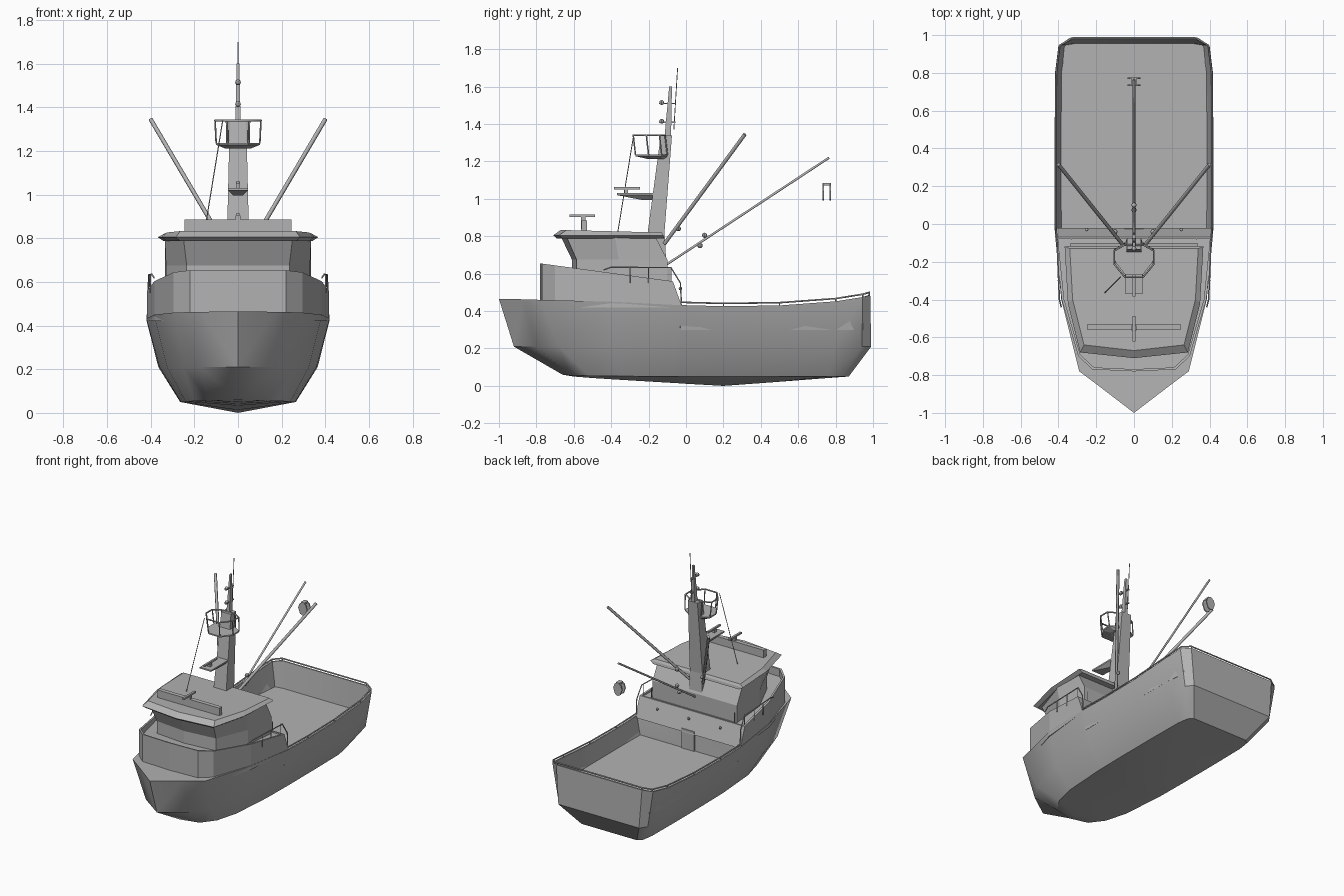
import bpy, bmesh, math
from mathutils import Vector

cube = bpy.data.objects.get("Cube")
if cube:
    bpy.data.objects.remove(cube)

grey = bpy.data.materials.new("Ship Grey")
grey.use_nodes = True
grey.diffuse_color = (0.45, 0.45, 0.45, 1)
grey.node_tree.nodes["Principled BSDF"].inputs["Base Color"].default_value = (0.45, 0.45, 0.45, 1)


def link(name, data):
    ob = bpy.data.objects.new(name, data)
    bpy.context.collection.objects.link(ob)
    data.materials.append(grey)
    return ob


def finish(name, bm, smooth=False):
    bmesh.ops.remove_doubles(bm, verts=bm.verts, dist=0.0005)
    bmesh.ops.recalc_face_normals(bm, faces=bm.faces)
    me = bpy.data.meshes.new(name)
    bm.to_mesh(me)
    bm.free()
    ob = link(name, me)
    if smooth:
        bpy.ops.object.select_all(action='DESELECT')
        ob.select_set(True)
        bpy.context.view_layer.objects.active = ob
        bpy.ops.object.shade_smooth_by_angle(angle=math.radians(32))
    return ob


def solid(name, halves):
    """Bridge half outlines, mirrored across x, and cap both ends."""
    bm = bmesh.new()
    loops = []
    for half in halves:
        pts = list(half) + [(-x, y, z) for x, y, z in reversed(half) if x > 0]
        loops.append([bm.verts.new(p) for p in pts])
    n = len(loops[0])
    for a, b in zip(loops, loops[1:]):
        for i in range(n):
            j = (i + 1) % n
            bm.faces.new((a[i], a[j], b[j], b[i]))
    bm.faces.new(loops[0])
    bm.faces.new(loops[-1])
    return finish(name, bm)


def box(name, centre, size):
    bm = bmesh.new()
    bmesh.ops.create_cube(bm, size=1)
    bmesh.ops.scale(bm, vec=size, verts=bm.verts)
    bmesh.ops.translate(bm, vec=centre, verts=bm.verts)
    return finish(name, bm)


def ball(name, centre, r):
    bm = bmesh.new()
    bmesh.ops.create_uvsphere(bm, u_segments=8, v_segments=6, radius=r)
    bmesh.ops.translate(bm, vec=centre, verts=bm.verts)
    return finish(name, bm, True)


def tube(name, pts, r, closed=False):
    cu = bpy.data.curves.new(name, 'CURVE')
    cu.dimensions = '3D'
    cu.bevel_depth = r
    cu.bevel_resolution = 1
    cu.use_fill_caps = True
    sp = cu.splines.new('POLY')
    sp.points.add(len(pts) - 1)
    for p, co in zip(sp.points, pts):
        p.co = (*co, 1)
    sp.use_cyclic_u = closed
    return link(name, cu)


# Hull: per station keel (y, z), chine (x, y, z), knuckle (x, y), sheer (x, y, z)
stations = [
    ((-.66, .06), (0, -.66, .06), (0, -.92), (0, -1, .465)),
    ((-.60, .05), (.13, -.62, .056), (.17, -.80), (.17, -.87, .463)),
    ((-.50, .042), (.20, -.52, .054), (.25, -.68), (.29, -.78, .46)),
    ((-.36, .033), (.24, -.36, .052), (.325, -.40), (.385, -.40, .45)),
    ((-.04, .014), (.262, -.04, .05), (.36, -.04), (.419, -.04, .432)),
    ((-.03, .013), (.262, -.03, .05), (.36, -.03), (.42, -.03, .432)),
    ((.20, 0), (.265, .2, .05), (.365, .2), (.42, .2, .426)),
    ((.50, .022), (.265, .5, .05), (.365, .5), (.42, .5, .43)),
    ((.76, .042), (.262, .76, .05), (.365, .8), (.418, .8, .452)),
    ((.84, .048), (.25, .84, .05), (.355, .94), (.40, .945, .475)),
    ((.87, .05), (.22, .87, .05), (.32, .99), (.34, .985, .485)),
]
bm = bmesh.new()
rows, rim = [], []
for k, c, m, s in stations:
    x, y, z = s
    aft = y > -.035
    inner_y = min(y, .955)
    deck_z = .3 if aft else z
    rows.append([(0, *k), c, (*m, .21), s, (x * .975, min(y, .975), z),
                 (x * .92, inner_y, deck_z), (0, inner_y, deck_z)])
    if aft:
        rim.append(Vector((x * .985, min(y, .98), z + .015)))
for side in (1, -1):
    grid = [[bm.verts.new((side * x, y, z)) for x, y, z in row] for row in rows]
    # The last column closes the transom on the centreline
    grid.append([bm.verts.new((0, y, z)) for x, y, z in rows[-1]])
    for a, b in zip(grid, grid[1:]):
        for i in range(6):
            bm.faces.new((a[i], b[i], b[i + 1], a[i + 1]))
bmesh.ops.dissolve_degenerate(bm, dist=0.0005, edges=bm.edges)
finish("hull", bm, True)

# Bulwark rail with short posts
mirror_rim = [Vector((-p.x, p.y, p.z)) for p in reversed(rim)]
tube("bulwark_rail", rim + mirror_rim, .005)
for p in rim + mirror_rim:
    tube("rail_post", [p, p - Vector((0, 0, .02))], .004)

# Deckhouse with a sunken upper deck
plan = [(0, -.78), (.22, -.77), (.295, -.70), (.383, -.40), (.417, -.07)]
low = [(x, y if y < -.1 else -.02, .42) for x, y in plan]
top = [(x, y, .655 - .135 * (y + .78)) for x, y in plan]
inset = [(x * .965, -.4 + (y + .4) * .97) for x, y in plan]
lip = [(x, y, .655 - .135 * (y + .78)) for x, y in inset]
floor = [(x, y, .60 - .07 * (y + .78)) for x, y in inset]
solid("deckhouse", [low, top, lip, floor])
box("aft_door", (0, -.026, .37), (.1, .009, .14))
for x in (-.25, 0, .25):
    ball("deck_light", (x, -.03, .52), .009)

# Wheelhouse with forward-raked windows
base = [(0, -.61), (.235, -.585), (.33, -.36), (.335, -.10)]
head = [(0, -.67, .80), (.25, -.64, .80), (.335, -.38, .80), (.335, -.165, .80)]
solid("wheelhouse", [[(x, y, .54) for x, y in base],
                     [(x, y, .675) for x, y in base], head])

# Roof with a sloping visor
outer = [(0, -.71), (.285, -.68), (.35, -.42), (.367, -.12)]
crown = [(0, -.67), (.265, -.64), (.325, -.40), (.34, -.13)]
solid("wheelhouse_roof", [[(x * .93, y * .97, .787) for x, y in outer],
                          [(x, y, .805) for x, y in outer],
                          [(x, y, .82 - .025 * (y + .13)) for x, y in crown]])
box("roof_light_bar", (0, -.545, .855), (.49, .03, .06))
box("roof_radar_post", (0, -.55, .87), (.025, .025, .07))
box("roof_radar_scanner", (0, -.555, .91), (.015, .135, .012))

# Side rails on the upper deck
for s in (1, -1):
    tube("side_rail", [(s * .385, -.44, .62), (s * .395, -.40, .635), (s * .408, -.08, .632),
                       (s * .412, -.03, .55), (s * .412, -.025, .45)], .004)
    for y in (-.3, -.2, -.09):
        tube("side_rail_post", [(s * .402, y, .635), (s * .402, y, .55)], .003)
    tube("roof_whip", [(s * .33, -.08, .56), (s * .33, -.08, .63)], .003)


def slab(hx, y0, y1, z):
    return [(hx, y0, z), (hx, y1, z)]


# Raked mast and topmast
solid("mast", [slab(.05, -.20, -.10, .57), slab(.05, -.205, -.115, .82),
               slab(.038, -.135, -.075, 1.34)])
solid("topmast", [slab(.012, -.115, -.08, 1.33), slab(.006, -.09, -.075, 1.6)])
tube("antenna", [(0, -.065, 1.37), (0, -.045, 1.70)], .0025)
for z in (1.41, 1.51):
    box("lamp_bracket", (0, -.10, z), (.014, .09, .007))
    ball("mast_lamp", (0, -.13, z + .005), .013)

# Crow's nest: wedge platform, guard rail and posts
nest = [(.05, -.10), (.1, -.13), (.1, -.2), (.045, -.27)]
solid("nest_platform", [[(x * .6, -.13 + (y + .13) * .5, 1.212) for x, y in nest],
                        [(x, y, 1.228) for x, y in nest],
                        [(x, y, 1.237) for x, y in nest]])
ring = nest + [(-x, y) for x, y in reversed(nest)]
tube("nest_rail", [(x * 1.05, y - .012, 1.34) for x, y in ring], .005, True)
for x, y in ring:
    tube("nest_post", [(x, y, 1.235), (x * 1.05, y - .012, 1.34)], .004)

# Mast radar on its forward bracket
solid("radar_bracket", [slab(.02, -.24, -.17, .995), slab(.045, -.37, -.16, 1.02),
                        slab(.045, -.37, -.16, 1.03)])
box("mast_radar_post", (0, -.32, 1.04), (.02, .02, .03))
box("mast_radar_scanner", (0, -.315, 1.056), (.014, .14, .012))
tube("stay_wire", [(-.155, -.365, .82), (-.07, -.28, 1.34)], .0025)

# Cargo booms
for s in (1, -1):
    tube("side_boom", [(s * .055, -.115, .76), (s * .4, .315, 1.345)], .010)
    ball("boom_lamp", (s * .1, -.04, .84), .013)
tube("centre_boom", [(0, -.11, .645), (0, .765, 1.22)], .007)
for y, z in ((.075, .75), (.1, .805)):
    ball("boom_lamp", (0, y, z), .014)

# Hanging block: two cheek plates joined at the top
for y in (.735, .772):
    solid("block_cheek", [[(0, y + d, 1.085), (.025, y + d, 1.07), (.035, y + d, 1.04),
                           (.02, y + d, 1.0), (0, y + d, .99)] for d in (-.004, .004)])
box("block_bridge", (0, .753, 1.078), (.03, .04, .012))
